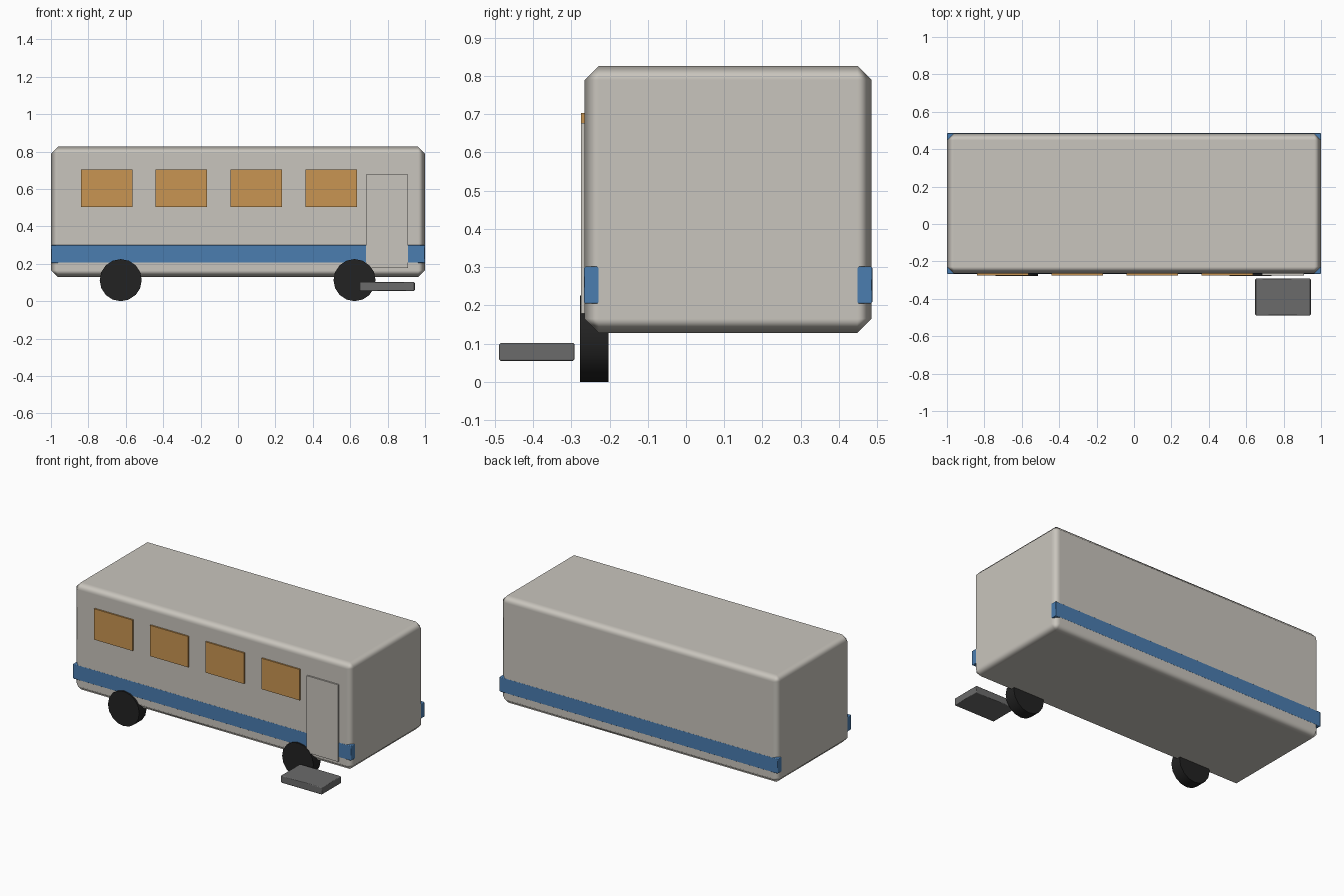
import bpy, math

if "Cube" in bpy.data.objects:
    bpy.data.objects.remove(bpy.data.objects["Cube"])


def material(name, r, g, b):
    m = bpy.data.materials.new(name)
    m.diffuse_color = (r, g, b, 1)
    m.use_nodes = True
    m.node_tree.nodes["Principled BSDF"].inputs["Base Color"].default_value = m.diffuse_color
    return m


CREAM = material("cream paint", 0.584, 0.558, 0.509)
BLUE = material("blue paint", 0.069, 0.205, 0.434)
AMBER = material("amber glass", 0.584, 0.301, 0.084)
BLACK = material("black rubber", 0.016, 0.016, 0.016)
GREY = material("grey metal", 0.147, 0.147, 0.147)


def box(name, x, y, z, mat, bevel=0):
    """Box from (min, max) pairs, with an optional smooth chamfer."""
    spans = (x, y, z)
    bpy.ops.mesh.primitive_cube_add(size=1, location=[(a + b) / 2 for a, b in spans])
    ob = bpy.context.object
    ob.name = name
    ob.scale = [b - a for a, b in spans]
    bpy.ops.object.transform_apply(location=False, rotation=False, scale=True)
    ob.data.materials.append(mat)
    if bevel:
        bpy.ops.object.shade_smooth()
        mod = ob.modifiers.new("chamfer", 'BEVEL')
        mod.width = bevel
        mod.segments = 1
        mod.harden_normals = True
    return ob


# Chamfered coach body
box("body", (-1, 1), (-0.265, 0.485), (0.128, 0.826), CREAM, 0.037)

# Stripe along the sides, ends just inside the body ends
box("side_stripe", (-0.9993, 0.9993), (-0.267, 0.487), (0.204, 0.301), BLUE, 0.004)

# Windows on the front side
for i in range(4):
    x = -0.84 + i * 0.4
    box(f"window_{i + 1}", (x, x + 0.275), (-0.275, -0.2645), (0.503, 0.703), AMBER)

# Door and its entry step
box("door", (0.685, 0.91), (-0.2745, -0.2645), (0.178, 0.677), CREAM)
box("entry_step", (0.648, 0.945), (-0.489, -0.291), (0.054, 0.102), GREY, 0.005)

# Wheels on the front side
for name, x in (("left_wheel", -0.627), ("right_wheel", 0.623)):
    bpy.ops.mesh.primitive_cylinder_add(vertices=16, radius=0.1125, depth=0.074,
                                        location=(x, -0.24, 0.1125),
                                        rotation=(math.pi / 2, 0, 0))
    wheel = bpy.context.object
    wheel.name = name
    wheel.data.materials.append(BLACK)
    bpy.ops.object.shade_smooth_by_angle(angle=math.radians(35))
